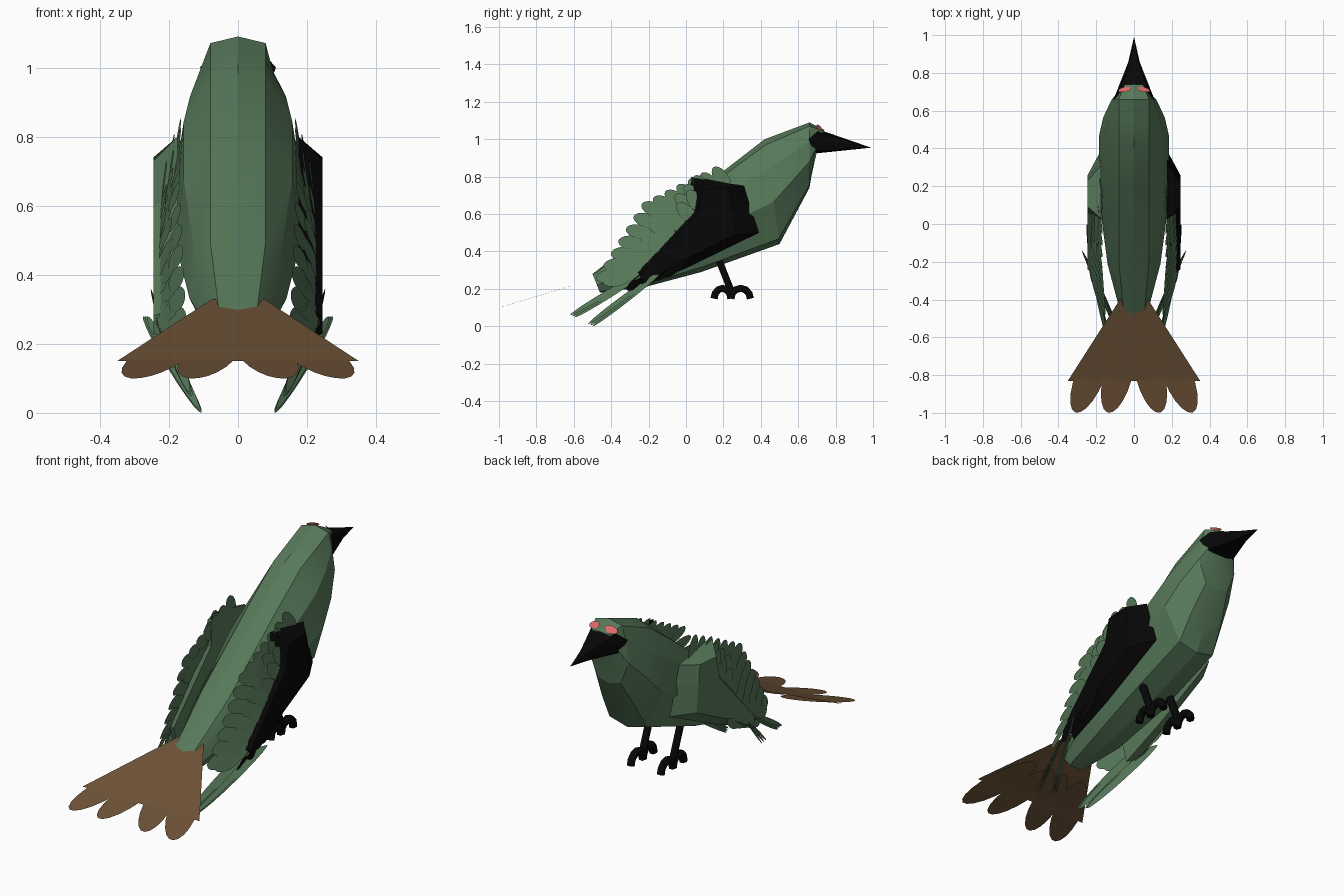
import bpy, bmesh, math
from mathutils import Vector

old = bpy.data.objects.get("Cube")
if old:
    bpy.data.objects.remove(old, do_unlink=True)


def material(name, rgb):
    m = bpy.data.materials.new(name)
    m.use_nodes = True
    m.diffuse_color = (*rgb, 1)
    node = next(n for n in m.node_tree.nodes if n.type == 'BSDF_PRINCIPLED')
    node.inputs["Base Color"].default_value = (*rgb, 1)
    node.inputs["Roughness"].default_value = 0.8
    return m


green = material("feather green", (0.095, 0.19, 0.10))
black = material("black", (0.002, 0.002, 0.002))
brown = material("tail brown", (0.155, 0.085, 0.038))
pink = material("eye pink", (0.75, 0.15, 0.16))


def finish(name, bm, mat, smooth=None, solid=True):
    if solid:
        bmesh.ops.recalc_face_normals(bm, faces=bm.faces)
    mesh = bpy.data.meshes.new(name)
    bm.to_mesh(mesh)
    bm.free()
    mesh.materials.append(mat)
    ob = bpy.data.objects.new(name, mesh)
    bpy.context.collection.objects.link(ob)
    if smooth:
        bpy.ops.object.select_all(action='DESELECT')
        ob.select_set(True)
        bpy.context.view_layer.objects.active = ob
        bpy.ops.object.shade_smooth_by_angle(angle=math.radians(smooth))
    return ob


def loft(name, rings, mat, smooth=None):
    """Skin closed rings of equal length and cap both ends."""
    bm = bmesh.new()
    loops = [[bm.verts.new(p) for p in ring] for ring in rings]
    n = len(loops[0])
    for a, b in zip(loops, loops[1:]):
        for i in range(n):
            j = (i + 1) % n
            bm.faces.new((a[i], a[j], b[j], b[i]))
    bm.faces.new(loops[0])
    bm.faces.new(loops[-1])
    return finish(name, bm, mat, smooth)


def leaves(name, items, mat):
    """Flat oval feathers: centre, long half-axis, short half-axis."""
    bm = bmesh.new()
    for c, long, short in items:
        ring = []
        for k in range(20):
            t = math.tau * k / 20
            ring.append(bm.verts.new(c + long * math.cos(t) + short * math.sin(t)))
        bm.faces.new(ring)
    return finish(name, bm, mat, solid=False)


def tube(name, points, radius, mat):
    cu = bpy.data.curves.new(name, 'CURVE')
    cu.dimensions = '3D'
    cu.bevel_depth = radius
    cu.bevel_resolution = 1
    cu.use_fill_caps = True
    sp = cu.splines.new('POLY')
    sp.points.add(len(points) - 1)
    for p, co in zip(sp.points, points):
        p.co = (*co, 1)
    cu.materials.append(mat)
    ob = bpy.data.objects.new(name, cu)
    bpy.context.collection.objects.link(ob)


def along(path, t):
    """Point at fraction t of a polyline."""
    f = t * (len(path) - 1)
    i = min(int(f), len(path) - 2)
    return Vector(path[i]).lerp(Vector(path[i + 1]), f - i)


# Body: faceted sections from tail to face (top y z, bottom y z, half width)
def section(ty, tz, by, bz, w):
    half = [(min(0.08, w * 0.75), 0.055), (w * 0.85, 0.28), (w, 0.6),
            (w * 0.6, 0.95)]
    at = lambda x, f: (x, ty + (by - ty) * f, tz + (bz - tz) * f)
    return ([at(0, 0)] + [at(x, f) for x, f in half] + [at(0, 1)]
            + [at(-x, f) for x, f in reversed(half)])


loft("body", [section(*s) for s in (
    (-0.50, 0.28, -0.46, 0.18, 0.07),
    (-0.20, 0.51, -0.22, 0.21, 0.14),
    (0.20, 0.83, 0.08, 0.29, 0.185),
    (0.42, 1.00, 0.50, 0.44, 0.185),
    (0.54, 1.045, 0.58, 0.59, 0.163),
    (0.66, 1.09, 0.66, 0.74, 0.118),
    (0.74, 1.05, 0.69, 0.93, 0.065))], green, 16)

# Beak: wide wrapped base narrowing to a point
base = [(0, 0.73, 1.045), (0.075, 0.70, 1.04), (0.11, 0.655, 1.0),
        (0.085, 0.68, 0.935), (0, 0.70, 0.925)]
base += [(-x, y, z) for x, y, z in base[3:0:-1]]
tip = Vector((0, 0.99, 0.955))


def toward_tip(f, narrow):
    ring = [Vector(p).lerp(tip, f) for p in base]
    for v in ring:
        v.x *= narrow
    return ring


loft("beak", [toward_tip(0, 1), toward_tip(0.6, 0.7), toward_tip(0.995, 1)],
     black, 30)

# Tail: flat fan and four flat feathers
bm = bmesh.new()
bm.faces.new([bm.verts.new(p) for p in (
    (-0.075, -0.40, 0.33), (-0.35, -0.83, 0.15),
    (0.35, -0.83, 0.15), (0.075, -0.40, 0.33))])
finish("tail_fan", bm, brown, solid=False)
tail = []
for s in (1, -1):
    for x, lean in ((0.085, 0.055), (0.23, 0.08)):
        tail.append((Vector((s * x, -0.80, 0.16)),
                     Vector((s * lean, -0.198, -0.06)),
                     Vector((s * 0.072, 0.025, 0.008))))
leaves("tail_feathers", tail, brown)

# Wing outlines (y, z): raised outer face and wider rim against the body
outer = [(0.23, 0.74), (0.24, 0.64), (0.26, 0.49), (0, 0.36), (-0.23, 0.23),
         (-0.24, 0.28), (0.06, 0.60), (0.09, 0.73)]
rim = [(0.31, 0.75), (0.34, 0.65), (0.39, 0.50), (0, 0.31), (-0.27, 0.20),
       (-0.30, 0.31), (0.02, 0.63), (0.03, 0.80)]
# Covert rows: start, middle and end as x, y, z, then count and length
rows = [([(0.175, 0.19, 0.79), (0.185, -0.17, 0.625), (0.175, -0.41, 0.27)], 13, 0.075),
        ([(0.195, 0.09, 0.74), (0.21, -0.13, 0.52), (0.195, -0.37, 0.25)], 11, 0.08),
        ([(0.215, 0.05, 0.67), (0.225, -0.11, 0.45), (0.215, -0.29, 0.28)], 8, 0.07)]

for s, side, wing_mat in ((1, "left", black), (-1, "right", green)):
    loft(side + "_wing", [[(s * 0.175, y, z) for y, z in rim],
                          [(s * 0.245, y, z) for y, z in outer]], wing_mat)

    # Coverts turn from upright at the shoulder to swept back at the tip
    coverts = []
    for path, count, size in rows:
        for i in range(count):
            t = i / (count - 1)
            c = along(path, t)
            a = math.radians(125 + 65 * t)
            yaw = 0.2 + 0.25 * t
            long = Vector((-yaw * 0.7, math.cos(a), math.sin(a))).normalized()
            face = Vector((1, -yaw, 0.3))
            short = long.cross(face).normalized()
            for v in (c, long, short):
                v.x *= s
            coverts.append((c, long * size, short * 0.038))
    leaves(side + "_wing_coverts", coverts, green)

    # Short ragged feathers on the lower wing edge
    ragged = []
    for i in range(5):
        c = Vector((s * (0.24 - 0.004 * i), -0.06 - 0.05 * i, 0.31 - 0.018 * i))
        ragged.append((c, Vector((-s * 0.01, -0.055, -0.045)),
                       Vector((s * 0.008, -0.016, 0.018))))
    leaves(side + "_wing_edge_feathers", ragged, wing_mat)

    # Two bundles of long flight feathers sweeping back, down and inward
    flight = []
    for t in (0, 0.1, 0.2, 0.8, 0.9, 1):
        a = Vector((0.275, -0.14, 0.28)).lerp(Vector((0.22, -0.25, 0.28)), t)
        b = Vector((0.105, -0.50, 0.0)).lerp(Vector((0.14, -0.62, 0.06)), t)
        long = (b - a) / 2
        short = long.cross(Vector((0.8, 0.2, 0.8))).normalized() * 0.018
        mid = (a + b) / 2
        for v in (mid, long, short):
            v.x *= s
        flight.append((mid, long, short))
    leaves(side + "_flight_feathers", flight, green)

    # Legs and hooked toes
    x = s * 0.09
    tube(side + "_leg", [(x, 0.17, 0.37), (x, 0.245, 0.18)], 0.021, black)
    for label, d, reach in (("front", 1, 0.052), ("back", -1, 0.045)):
        arc = [(x, 0.24 + d * reach * (1 - math.cos(k * math.pi / 6)),
                0.148 + 0.055 * math.sin(k * math.pi / 6)) for k in range(7)]
        tube(side + "_" + label + "_toe", arc, 0.022, black)

    # Eyes: thin ovals on the brow
    leaves(side + "_eye", [(Vector((s * 0.05, 0.712, 1.062)),
                            Vector((s * 0.034, -0.006, -0.008)),
                            Vector((0, 0.013, -0.014)))], pink)
